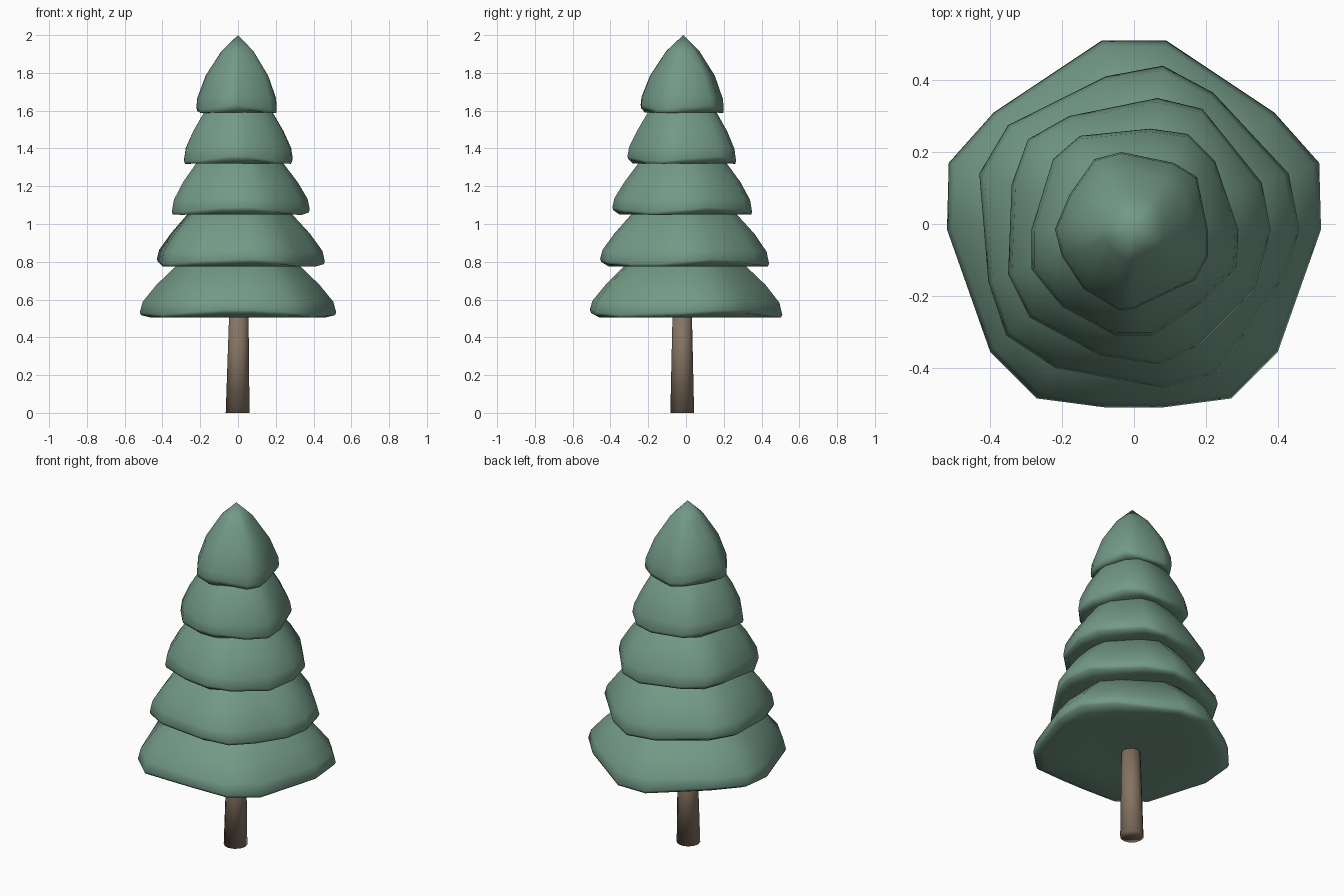
import bpy
import bmesh
import math

cube = bpy.data.objects.get("Cube")
if cube:
    bpy.data.objects.remove(cube, do_unlink=True)

CENTRE_Y = -0.015


def make_material(name, colour):
    material = bpy.data.materials.new(name)
    material.use_nodes = True
    material.diffuse_color = (*colour, 1)
    shader = material.node_tree.nodes["Principled BSDF"]
    shader.inputs["Base Color"].default_value = (*colour, 1)
    shader.inputs["Roughness"].default_value = 0.8
    return material


def build_object(name, rings, tip, base, material):
    """Bridge a stack of rings, closing it with a fan at each end."""
    bm = bmesh.new()
    loops = [[bm.verts.new(point) for point in ring] for ring in rings]
    tip_vert, base_vert = bm.verts.new(tip), bm.verts.new(base)
    count = len(loops[0])
    for i in range(count):
        j = (i + 1) % count
        for low, high in zip(loops, loops[1:]):
            bm.faces.new((low[i], low[j], high[j], high[i]))
        bm.faces.new((loops[-1][i], loops[-1][j], tip_vert))
        bm.faces.new((loops[0][j], loops[0][i], base_vert))
    bmesh.ops.recalc_face_normals(bm, faces=bm.faces)
    for face in bm.faces:
        face.smooth = True
    mesh = bpy.data.meshes.new(name)
    bm.to_mesh(mesh)
    bm.free()
    mesh.materials.append(material)
    obj = bpy.data.objects.new(name, mesh)
    bpy.context.collection.objects.link(obj)


def rim_lift(x, y):
    """Gentle three-fold wave along the lower edge of the foliage."""
    return 0.014 * (1 + math.sin(3 * math.atan2(y - CENTRE_Y, x)))


def foliage_tier(name, outline, rim, profile, height, material):
    """Scale an irregular outline (in hundredths) along a profile."""
    rings = []
    for scale, rise, wave in profile:
        ring = []
        for px, py in outline:
            x, y = px / 100, py / 100
            ring.append((x * scale,
                         CENTRE_Y + (y - CENTRE_Y) * scale,
                         rim + rise + rim_lift(x, y) * wave))
        rings.append(ring)
    build_object(name, rings, (0, CENTRE_Y, rim + height),
                 (0, CENTRE_Y, rim + 0.008), material)


green = make_material("pine green", (0.17, 0.32, 0.24))
brown = make_material("bark brown", (0.235, 0.172, 0.122))

# Tapered trunk, leaning very slightly
trunk_rings = []
for radius, x, z in ((0.063, -0.002, 0), (0.05, 0.005, 0.58)):
    trunk_rings.append([
        (x + radius * math.cos(math.tau * i / 12),
         CENTRE_Y - 0.005 + radius * math.sin(math.tau * i / 12), z)
        for i in range(12)])
build_object("trunk", trunk_rings, (0.005, CENTRE_Y, 0.58),
             (0, CENTRE_Y, 0), brown)

# Tier profiles as scale, rise and wave: flat underside, wavy lip,
# rounded shoulder, hidden top
skirt_profile = [(0.6, 0.006, 0), (0.9, 0.003, 0), (0.985, 0, 1),
                 (1, 0.015, 1), (0.97, 0.08, 0.4), (0.83, 0.175, 0),
                 (0.62, 0.28, 0), (0.3, 0.36, 0)]
crown_profile = [(0.6, 0.008, 0), (0.9, 0.005, 0), (0.985, 0, 1),
                 (1, 0.02, 1), (0.98, 0.075, 0.5), (0.78, 0.2, 0),
                 (0.4, 0.33, 0)]

# Lowest outline is symmetric, so mirror one half
half = [(9, 51), (39, 31), (51.5, 17), (52, -1.5),
        (40, -35.5), (27, -48.5), (8, -51)]
bottom_outline = half + [(-x, y) for x, y in reversed(half)]

lower_outline = [(8, 44), (22, 36.5), (43, 14), (46, -1.5), (42, -14),
                 (32, -29), (23, -41.5), (8, -45.5), (-22, -40),
                 (-35.5, -31), (-40.5, -16), (-43, 14), (-35, 27.5),
                 (-8, 41)]
middle_outline = [(6.5, 35), (19, 32), (35.5, 11.5), (38, -1.5),
                  (33.5, -18.5), (18.5, -33.5), (7, -39), (-9.5, -36.5),
                  (-29, -26), (-35, -14), (-34, 11), (-29.5, 23.5),
                  (-18, 30)]
upper_outline = [(4.5, 26.5), (15, 25), (22.5, 17.5), (29, -1.5),
                 (28.5, -12), (20, -21), (5, -31), (-5, -31),
                 (-20, -23), (-28.5, -12.5), (-28.5, -1.5), (-22.5, 18),
                 (-15, 24.5)]
crown_outline = [(-3.5, 20), (11, 17), (17.5, 13), (20.5, -1.5),
                 (20.5, -9), (17, -15.5), (0, -23.5), (-4, -24),
                 (-14, -18), (-20, -9), (-22, -1.5), (-18, 8), (-11, 18)]

# Foliage, from the widest tier to the pointed crown
tiers = [("bottom_foliage", bottom_outline, 0.503),
         ("lower_foliage", lower_outline, 0.773),
         ("middle_foliage", middle_outline, 1.047),
         ("upper_foliage", upper_outline, 1.317)]
for name, outline, rim in tiers:
    foliage_tier(name, outline, rim, skirt_profile, 0.39, green)
foliage_tier("crown_foliage", crown_outline, 1.585, crown_profile, 0.415, green)
